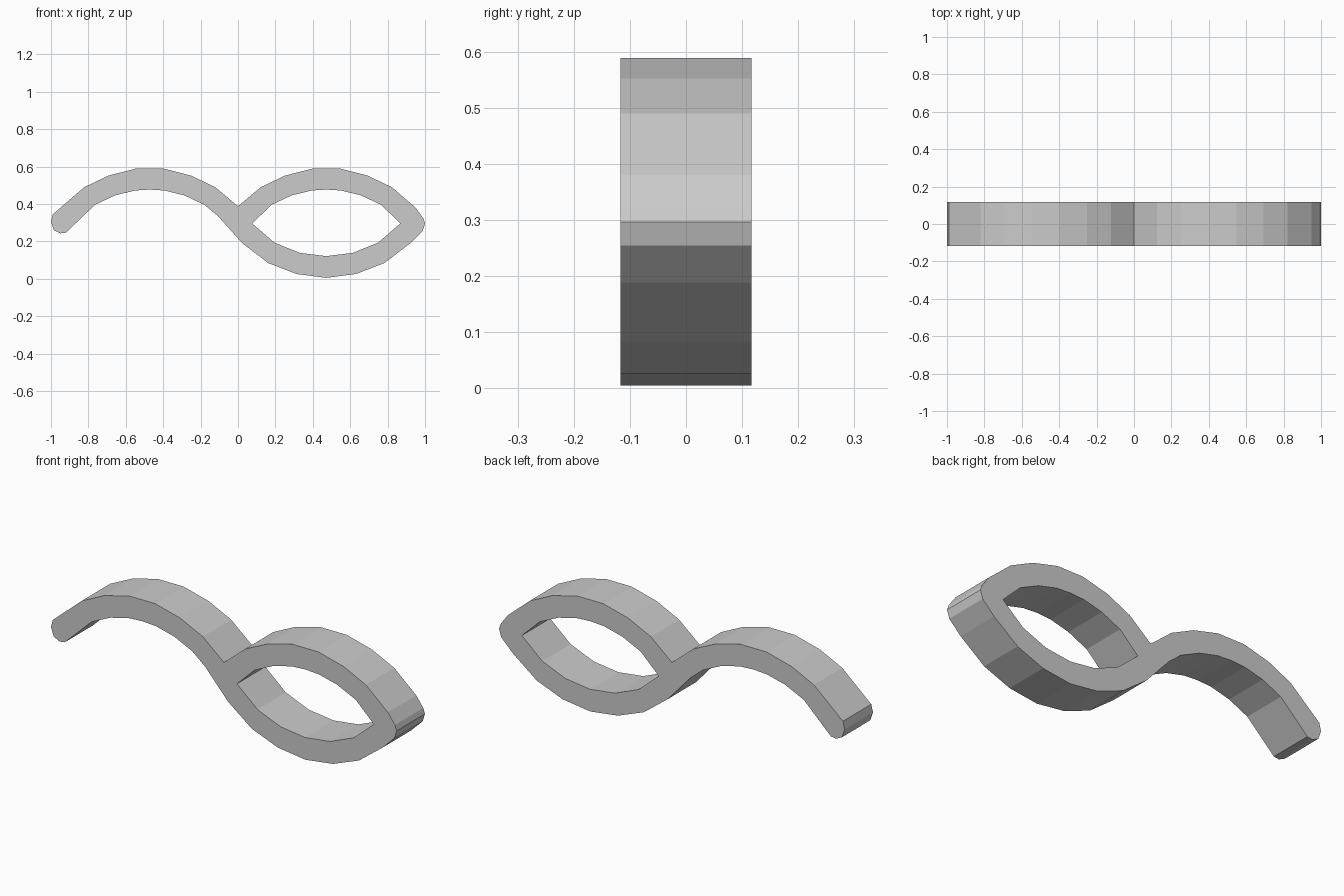
import bpy
import bmesh
from mathutils import Vector

cube = bpy.data.objects.get("Cube")
if cube:
    bpy.data.objects.remove(cube, do_unlink=True)

HALF_WIDTH = 0.117   # half of the band width along y
ARCH_X = 0.472       # distance of each arch centre from the middle
AXIS_Z = 0.296       # height of the line on which the arches meet


def mirrored(half):
    """Complete a half profile, given from its outer end to its crown."""
    other = [(-x, z) for x, z in reversed(half) if x]
    return half + other


def place(points, side, flip=1):
    """Move a left-to-right arch profile to one side, optionally upside down."""
    return [(side * ARCH_X + x, AXIS_Z + flip * z) for x, z in points]


# Arch profiles, as offsets from the arch centre
crest = mirrored([(-.35, .194), (-.22, .256), (-.075, .293)])
trough = mirrored([(-.448, .107), (-.31, .212), (-.16, .27), (0, .291)])
crest_inner = mirrored([(-.292, .1), (-.185, .15), (-.08, .176), (0, .181)])
trough_inner = mirrored([(-.278, .102), (-.143, .157), (0, .175)])
tips = [(-.396, 0), (.396, 0)]

# Rounded ends and the notch between the two arches
notch = [(0, .388)]
right_end = [(.95, .38), (.99, .325), (1, .297), (.987, .255)]
left_end = [(-.92, .247), (-.95, .243), (-.985, .26), (-1, .305), (-.99, .345)]

# Outer outline, clockwise from the left end
outline = (place(crest, -1) + notch + place(crest, 1) + right_end
           + place(trough, 1, -1)[::-1]
           + [(-.107, .335)] + place(crest_inner, -1)[::-1] + left_end)

# Eye-shaped opening
left_tip, right_tip = place(tips, 1)
opening = ([left_tip] + place(crest_inner, 1) + [right_tip]
           + place(trough_inner, 1, -1)[::-1])

# Fill the profile around the opening and extrude it to the band width
bm = bmesh.new()
edges = []
for loop in (outline, opening):
    verts = [bm.verts.new((x, -HALF_WIDTH, z)) for x, z in loop]
    edges += [bm.edges.new((verts[i - 1], v)) for i, v in enumerate(verts)]
bmesh.ops.triangle_fill(bm, edges=edges, use_beauty=True, normal=Vector((0, -1, 0)))
extruded = bmesh.ops.extrude_face_region(bm, geom=bm.faces[:], use_keep_orig=True)
moved = [g for g in extruded["geom"] if isinstance(g, bmesh.types.BMVert)]
bmesh.ops.translate(bm, verts=moved, vec=(0, 2 * HALF_WIDTH, 0))
bmesh.ops.recalc_face_normals(bm, faces=bm.faces[:])

mesh = bpy.data.meshes.new("looped_wave_band")
bm.to_mesh(mesh)
bm.free()
band = bpy.data.objects.new("looped_wave_band", mesh)
bpy.context.collection.objects.link(band)

# Plain grey finish
grey = bpy.data.materials.new("light_grey")
grey.use_nodes = True
colour = (0.6, 0.6, 0.6, 1)
grey.diffuse_color = colour
grey.node_tree.nodes["Principled BSDF"].inputs["Base Color"].default_value = colour
mesh.materials.append(grey)
